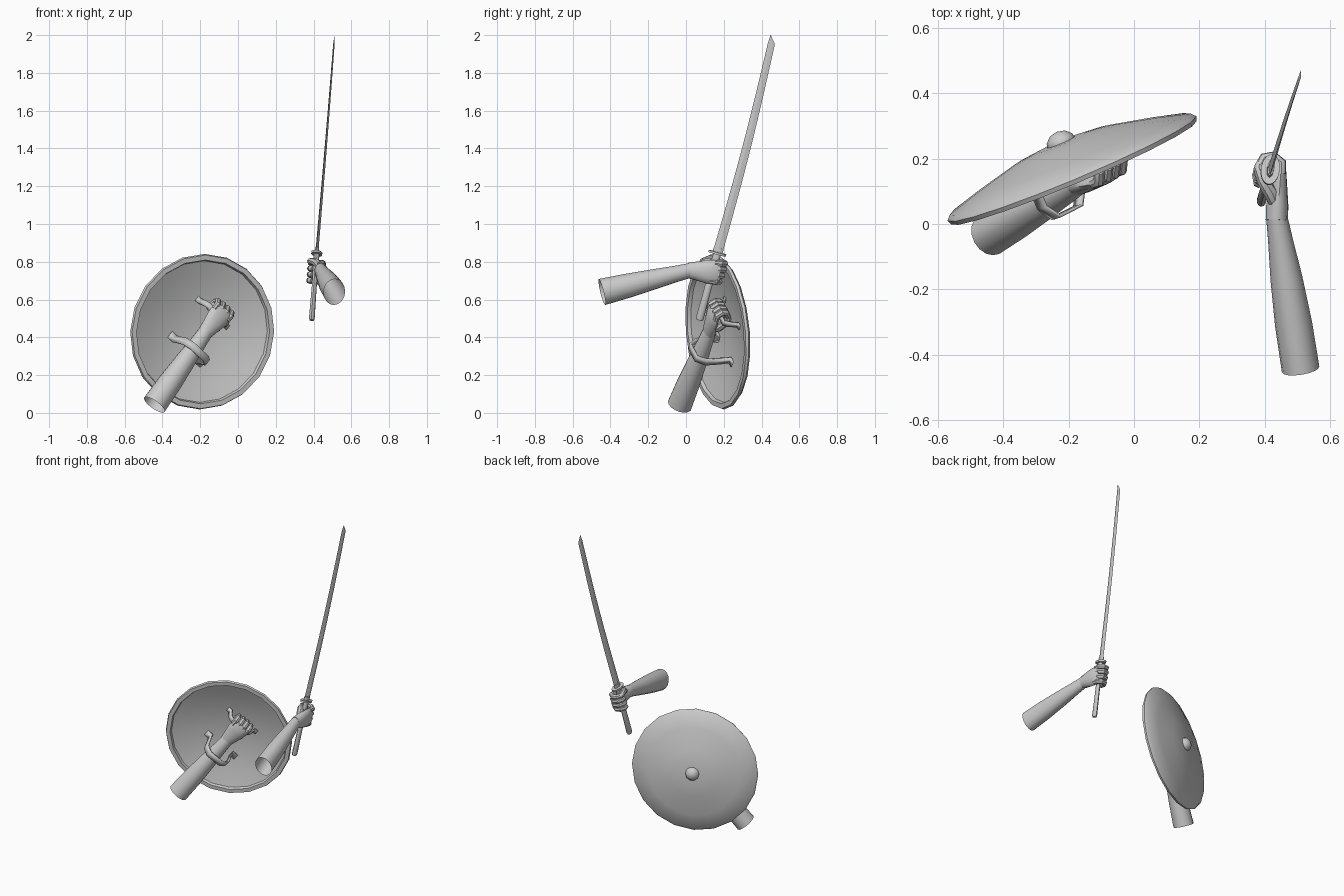
import bpy, bmesh, math
from mathutils import Vector, Matrix

if "Cube" in bpy.data.objects:
    bpy.data.objects.remove(bpy.data.objects["Cube"])

grey = bpy.data.materials.new("plain_grey")
grey.diffuse_color = (0.6, 0.6, 0.6, 1)
grey.use_nodes = True
grey.node_tree.nodes["Principled BSDF"].inputs["Base Color"].default_value = grey.diffuse_color


def finish(name, bm, angle=40):
    bmesh.ops.recalc_face_normals(bm, faces=bm.faces)
    me = bpy.data.meshes.new(name)
    bm.to_mesh(me)
    bm.free()
    me.materials.append(grey)
    ob = bpy.data.objects.new(name, me)
    bpy.context.collection.objects.link(ob)
    bpy.ops.object.select_all(action='DESELECT')
    ob.select_set(True)
    bpy.context.view_layer.objects.active = ob
    bpy.ops.object.shade_smooth_by_angle(angle=math.radians(angle))
    return ob


def loft(name, pts, radii, ref, sides=12, caps=(True, True), angle=40):
    """Elliptical sections (a along ref, b across it) swept along points."""
    pts = [Vector(p) for p in pts]
    bm = bmesh.new()
    rings = []
    for i, (p, (a, b)) in enumerate(zip(pts, radii)):
        t = (pts[min(i + 1, len(pts) - 1)] - pts[max(i - 1, 0)]).normalized()
        s = Vector(ref)
        s = (s - t * s.dot(t)).normalized()
        o = t.cross(s)
        rings.append([bm.verts.new(p + s * a * math.cos(k * math.tau / sides)
                                   + o * b * math.sin(k * math.tau / sides)) for k in range(sides)])
    for r, q in zip(rings, rings[1:]):
        for k in range(sides):
            bm.faces.new((r[k], r[(k + 1) % sides], q[(k + 1) % sides], q[k]))
    if caps[0]:
        bm.faces.new(rings[0][::-1])
    if caps[1]:
        bm.faces.new(rings[-1])
    return finish(name, bm, angle)


def lathe(name, profile, sides, frame, angle=40):
    """Spin (radius, depth) points around the frame's y axis."""
    bm = bmesh.new()
    vs = [bm.verts.new((r, d, 0)) for r, d in profile]
    es = [bm.edges.new(e) for e in zip(vs, vs[1:])]
    bmesh.ops.spin(bm, geom=vs + es, cent=(0, 0, 0), axis=(0, 1, 0),
                   angle=math.tau, steps=sides, use_duplicate=False)
    bmesh.ops.remove_doubles(bm, verts=bm.verts, dist=0.0005)
    bm.transform(frame)
    return finish(name, bm, angle)


def hand(prefix, place):
    """Fist around a grip; place maps (forward, thumbward, back of hand)."""
    g_axis = place(0, 1, 0) - place(0, 0, 0)
    loft(prefix + "_palm",
         [place(f, 0, s) for f, s in ((-.13, .03), (-.085, .031), (-.03, .034), (.02, .036), (.04, .033))],
         [(.041, .034), (.05, .034), (.062, .027), (.064, .021), (.055, .012)], g_axis, 12)
    curl = [(.0, .038), (.035, .036), (.055, .012), (.05, -.014), (.022, -.028), (-.008, -.024), (-.016, -.018)]
    rad = [.015, .018, .018, .017, .017, .015, .007]
    for i in range(4):
        g = (i - 1.5) * .033
        k = (.88, .97, 1, .95)[i]
        loft(f"{prefix}_finger_{i + 1}", [place(f * k, g, s) for f, s in curl],
             [(r, r) for r in rad], g_axis, 8)
    loft(prefix + "_thumb",
         [place(*p) for p in ((-.09, .02, .025), (-.055, .045, .005), (-.02, .055, -.02),
                              (.015, .056, -.032), (.035, .054, -.03))],
         [(.016, .016), (.022, .022), (.018, .018), (.016, .016), (.007, .007)], g_axis, 8)


# Shield frame: x across, y out of the back, z up the face
N = Vector((-.42, 1, .09)).normalized()
U = Vector((.922, .387, 0))
U = (U - N * U.dot(N)).normalized()
V = U.cross(N)
C = Vector((-.19, .17, .43))
frame = Matrix.Translation(C) @ Matrix((U, N, V)).transposed().to_4x4()


def local(u, n, v):
    return frame @ Vector((u, n, v))


# Shield bowl with raised rim, and boss
lathe("shield", [(0, .088), (.08, .086), (.16, .076), (.30, .042), (.40, .014), (.413, .0), (.408, -.014),
                 (.382, -.014), (.376, .004), (.30, .028), (.16, .06), (0, .072)], 20, frame, 35)
lathe("shield_boss", [(0, .122), (.025, .116), (.042, .10), (.046, .085), (.04, .07)], 10, frame)

# Directions along and across the shield arm
F = U * .647 + V * .763
G = U * .763 - V * .647


def strap(name, centre, profile, width):
    """Bent flat strip; profile is (across the arm, depth)."""
    bm = bmesh.new()
    rows = [[bm.verts.new(centre + G * p + N * n + F * w) for w in (-width / 2, width / 2)]
            for p, n in profile]
    for a, b in zip(rows, rows[1:]):
        bm.faces.new((a[0], a[1], b[1], b[0]))
    ob = finish(name, bm, 20)
    mod = ob.modifiers.new("thickness", 'SOLIDIFY')
    mod.thickness = .01
    mod.offset = 0


half = [(-.125, .057), (-.088, .055), (-.085, -.08), (-.05, -.125)]
strap("arm_strap", local(-.065, 0, -.10), half + [(-p, n) for p, n in half[::-1]], .04)
half = [(-.12, .055), (-.098, .05), (-.085, .0), (-.07, -.02)]
O = local(.078, 0, .095)
strap("grip_strap", O, half + [(-p, n) for p, n in half[::-1]], .03)

# Shield arm and fist
O = O - N * .02
hand("shield_hand", lambda f, g, s: O + F * f + G * g - N * s)
wrist = O - F * .12 - N * .03
elbow = Vector((-.443, -.033, .043))
loft("shield_forearm", [elbow.lerp(wrist, t) for t in (0, .3, .6, .85, 1.02)],
     [(.066, .066), (.063, .061), (.054, .051), (.044, .041), (.039, .034)], G, 16, (False, True))

# Sword: handle, oval guard, blade
pommel, guard = Vector((.39, .07, .49)), Vector((.417, .166, .845))
A = (guard - pommel).normalized()
W = Vector((.15, 1, 0))
W = (W - A * W.dot(A)).normalized()
loft("sword_handle", [pommel.lerp(guard, t) for t in (0, .03, .5, 1)],
     [(.016, .011), (.021, .015), (.019, .013), (.021, .015)], W, 10)
loft("sword_guard", [guard - A * .006, guard + A * .006], [(.048, .029)] * 2, W, 16)
loft("blade_collar", [guard, guard + A * .03], [(.027, .011)] * 2, W, 8)
tip = Vector((.508, .452, 1.955))
path, size = [], []
for i in range(13):
    t = i / 12
    path.append(guard.lerp(tip, t) + W * .01 * math.sin(math.pi * t))
    size.append((.026 - .007 * t, .008 - .004 * t))
path.append(Vector((.511, .448, 2.0)))  # slanted point towards the spine
size.append((.001, .0005))
loft("sword_blade", path, size, W, 4, angle=20)

# Sword arm and fist
H = Vector((.409, .141, .748))
S = Vector((1, 0, 0))
S = (S - A * S.dot(A)).normalized()
R = A.cross(S)
R = (R + A * .2).normalized()
hand("sword_hand", lambda f, g, s: H + R * f + A * g + S * s)
wrist2 = H - R * .12 + S * .03
elbow2 = Vector((.51, -.445, .64))
loft("sword_forearm", [elbow2.lerp(wrist2, t) for t in (0, .3, .6, .85, 1.02)],
     [(.071, .058), (.064, .057), (.053, .049), (.043, .038), (.038, .032)], (0, 0, 1), 16, (False, True))
